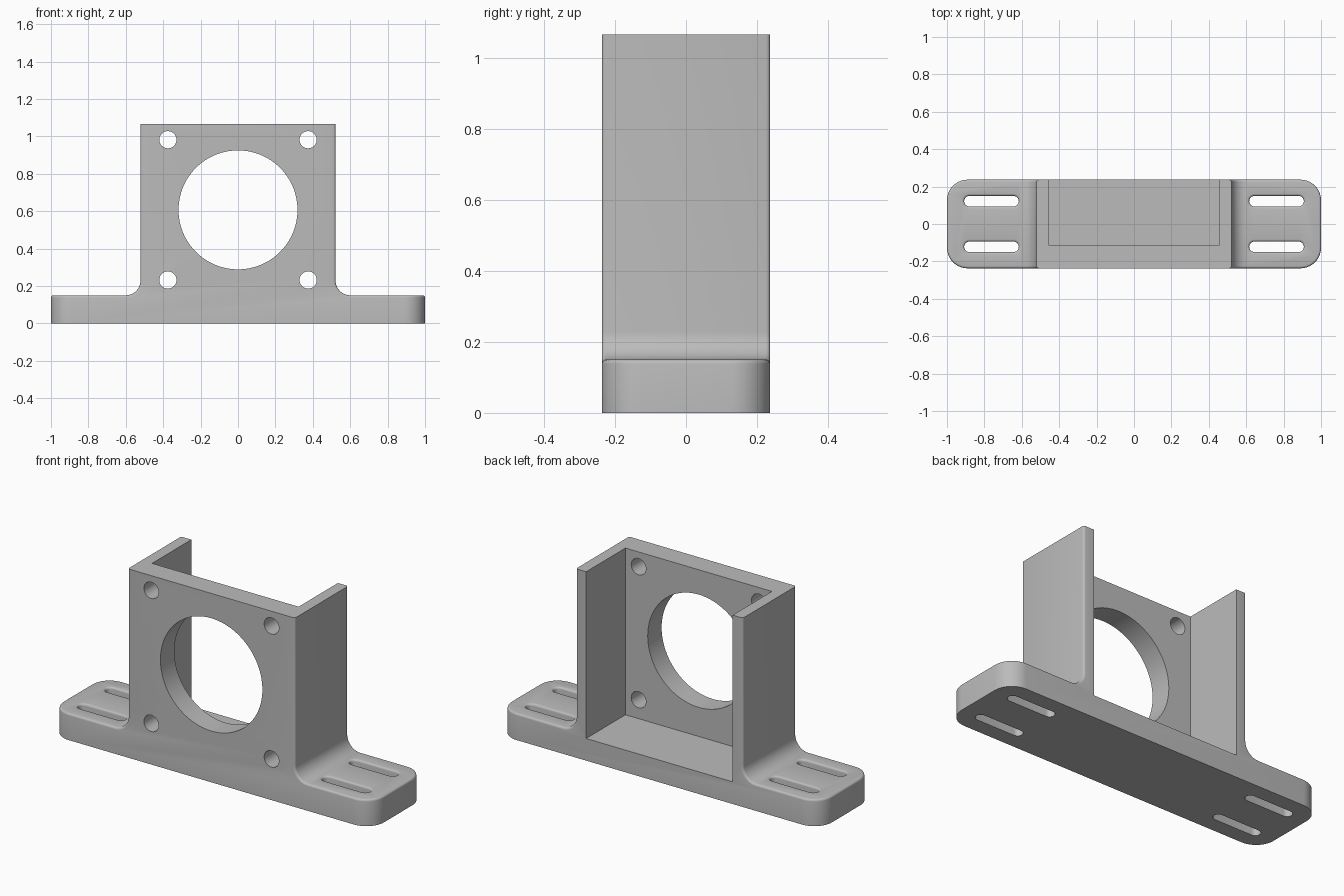
import bpy, bmesh, math

cube = bpy.data.objects.get("Cube")
if cube:
    bpy.data.objects.remove(cube, do_unlink=True)

# Main dimensions
HALF_Y, TOP, BASE = 0.237, 1.065, 0.15
WALL_X, FILLET, CORNER, EDGE = 0.521, 0.08, 0.11, 0.012

grey = bpy.data.materials.new("machined_grey")
grey.use_nodes = True
colour = (0.5, 0.5, 0.5, 1)
grey.diffuse_color = colour
grey.node_tree.nodes["Principled BSDF"].inputs["Base Color"].default_value = colour


def finish(bm, name):
    bmesh.ops.recalc_face_normals(bm, faces=bm.faces)
    mesh = bpy.data.meshes.new(name)
    bm.to_mesh(mesh)
    bm.free()
    mesh.materials.append(grey)
    obj = bpy.data.objects.new(name, mesh)
    bpy.context.collection.objects.link(obj)
    return obj


def loft(bm, rings):
    """Closed solid through a stack of matching rings."""
    rows = [[bm.verts.new(p) for p in ring] for ring in rings]
    n = len(rows[0])
    for a, b in zip(rows, rows[1:]):
        for i in range(n):
            j = (i + 1) % n
            bm.faces.new((a[i], a[j], b[j], b[i]))
    bm.faces.new(rows[0][::-1])
    bm.faces.new(rows[-1])


# Body: front profile with concave fillets, extruded through the depth
right = [(1, 0), (1, BASE)]
for i in range(13):
    a = math.radians(270 - i * 7.5)
    right.append((WALL_X + FILLET + FILLET * math.cos(a),
                  BASE + FILLET + FILLET * math.sin(a)))
right.append((WALL_X, TOP))
profile = right + [(-x, z) for x, z in reversed(right)]
bm = bmesh.new()
loft(bm, [[(x, y, z) for x, z in profile] for y in (-HALF_Y, HALF_Y)])
bmesh.ops.recalc_face_normals(bm, faces=bm.faces)

# Round the upright corners of the feet
ends = [e for e in bm.edges if all(abs(v.co.x) > 0.99 for v in e.verts)
        and abs(e.verts[0].co.z - e.verts[1].co.z) > 0.1]
bmesh.ops.bevel(bm, geom=ends, offset=CORNER, segments=10, profile=0.5,
                affect='EDGES')
bm.normal_update()


# Soften the outline of the feet and the outer walls
def is_upper(face):
    c = face.calc_center_median()
    return abs(face.normal.y) < 0.05 and 0.1 < c.z < TOP - 0.01 and abs(c.x) < 0.95


rim = [e for e in bm.edges if sum(is_upper(f) for f in e.link_faces) == 1
       and min(v.co.z for v in e.verts) < TOP - 0.01]
bmesh.ops.bevel(bm, geom=rim, offset=EDGE, segments=4, profile=0.5,
                affect='EDGES')
bracket = finish(bm, "motor_bracket")


# Cutters
def hole(x, z, radius, sides):
    bm = bmesh.new()
    angles = [2 * math.pi * i / sides for i in range(sides)]
    loft(bm, [[(x + radius * math.cos(a), y, z + radius * math.sin(a))
               for a in angles] for y in (-0.4, 0.1)])
    return finish(bm, "hole_cutter")


def slot(x, y, half=0.118, radius=0.028):
    def ring(r, z):
        pts = []
        for side in (1, -1):
            for i in range(13):
                a = math.pi * (i / 12 - 0.5)
                pts.append((x + side * (half + r * math.cos(a)),
                            y + side * r * math.sin(a), z))
        return pts

    rings = [ring(radius, -0.1)]
    for i in range(5):
        t = math.pi / 2 * i / 4
        rings.append(ring(radius + EDGE * (1 - math.cos(t)),
                          BASE - EDGE + EDGE * math.sin(t)))
    rings.append(ring(radius + EDGE, BASE + 0.02))
    bm = bmesh.new()
    loft(bm, rings)
    return finish(bm, "slot_cutter")


def pocket():
    bm = bmesh.new()
    loft(bm, [[(-0.457, y, 0.125), (0.457, y, 0.125), (0.457, y, 1.3),
               (-0.457, y, 1.3)] for y in (-0.113, 0.4)])
    return finish(bm, "pocket_cutter")


cutters = [pocket(), hole(0, 0.607, 0.318, 96)]
for sx in (-1, 1):
    cutters += [hole(sx * 0.375, z, 0.046, 32) for z in (0.232, 0.982)]
    cutters += [slot(sx * 0.762, sy * 0.122) for sy in (-1, 1)]

# Cut the openings, then discard the cutters
bpy.ops.object.select_all(action='DESELECT')
bpy.context.view_layer.objects.active = bracket
bracket.select_set(True)
for cutter in cutters:
    cutter.hide_render = True
    mod = bracket.modifiers.new("cut", 'BOOLEAN')
    mod.operation, mod.solver, mod.object = 'DIFFERENCE', 'EXACT', cutter
    bpy.ops.object.modifier_apply(modifier=mod.name)
    bpy.data.objects.remove(cutter, do_unlink=True)

bpy.ops.object.shade_smooth_by_angle(angle=math.radians(30))
